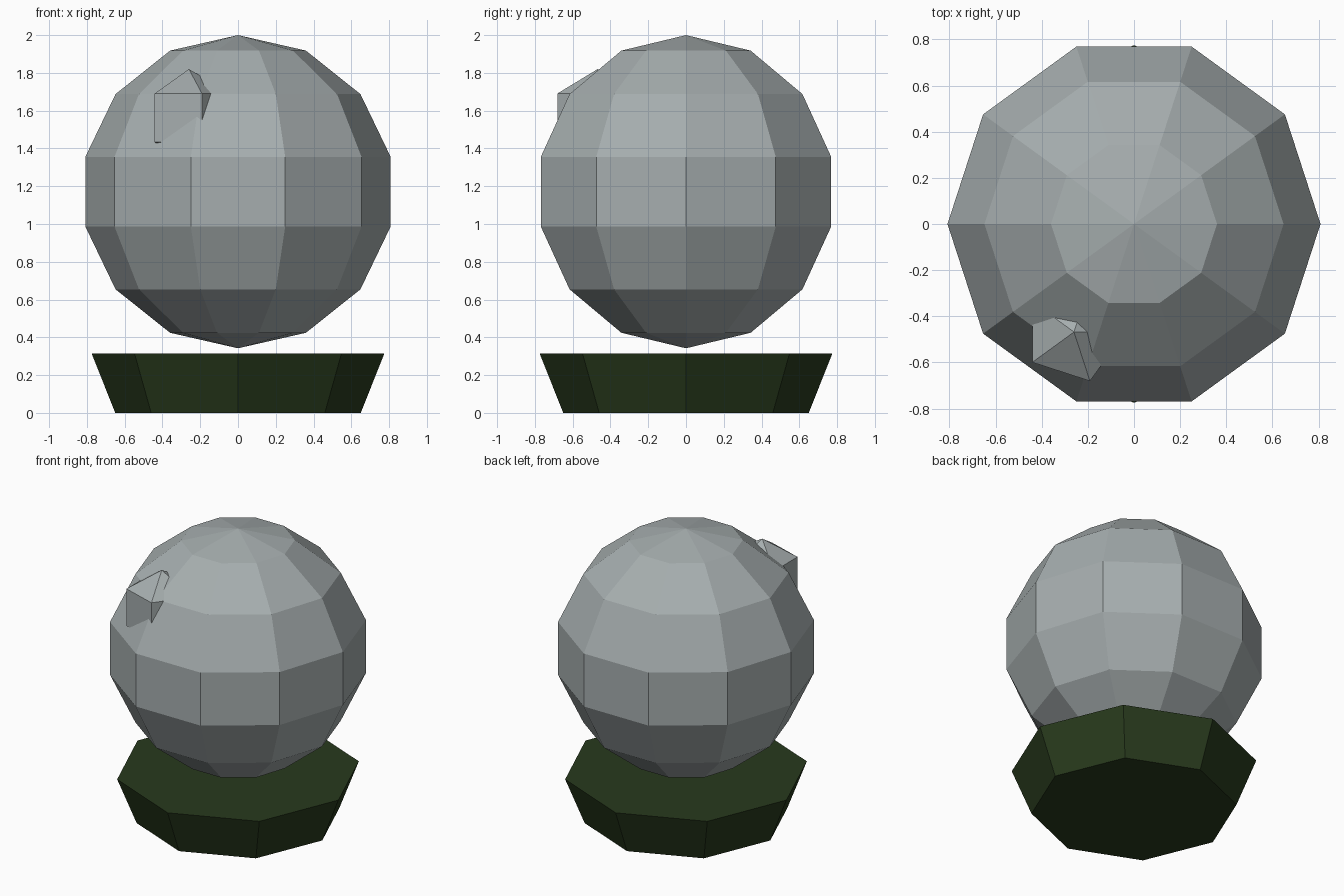
import bpy
import math

cube = bpy.data.objects.get("Cube")
if cube:
    bpy.data.objects.remove(cube, do_unlink=True)


def material(name, rgb):
    mat = bpy.data.materials.new(name)
    mat.use_nodes = True
    colour = (*rgb, 1.0)
    mat.diffuse_color = colour
    mat.node_tree.nodes["Principled BSDF"].inputs["Base Color"].default_value = colour
    return mat


def finish(name, mat):
    obj = bpy.context.object
    obj.name = obj.data.name = name
    obj.data.materials.append(mat)
    bpy.ops.object.shade_flat()


def low_poly_ball(name, mat, segments, rings, radius, location):
    # The quarter turn puts one column of corners on the +x axis
    bpy.ops.mesh.primitive_uv_sphere_add(
        segments=segments, ring_count=rings, radius=radius,
        location=location, rotation=(0, 0, -math.pi / 2))
    finish(name, mat)


grey = material("pale grey", (0.38, 0.42, 0.425))
green = material("dark green", (0.021, 0.042, 0.012))

# Large faceted ball
low_poly_ball("ball", grey, 10, 7, 0.829, (0, 0, 1.171))

# Small faceted lump half sunk in the upper front right
low_poly_ball("lump", grey, 5, 3, 0.258, (-0.26, -0.468, 1.562))

# Flared eight-sided base, with corners on the axes
bpy.ops.mesh.primitive_cone_add(
    vertices=8, radius1=0.65, radius2=0.775, depth=0.315, location=(0, 0, 0.1575))
finish("base", green)
